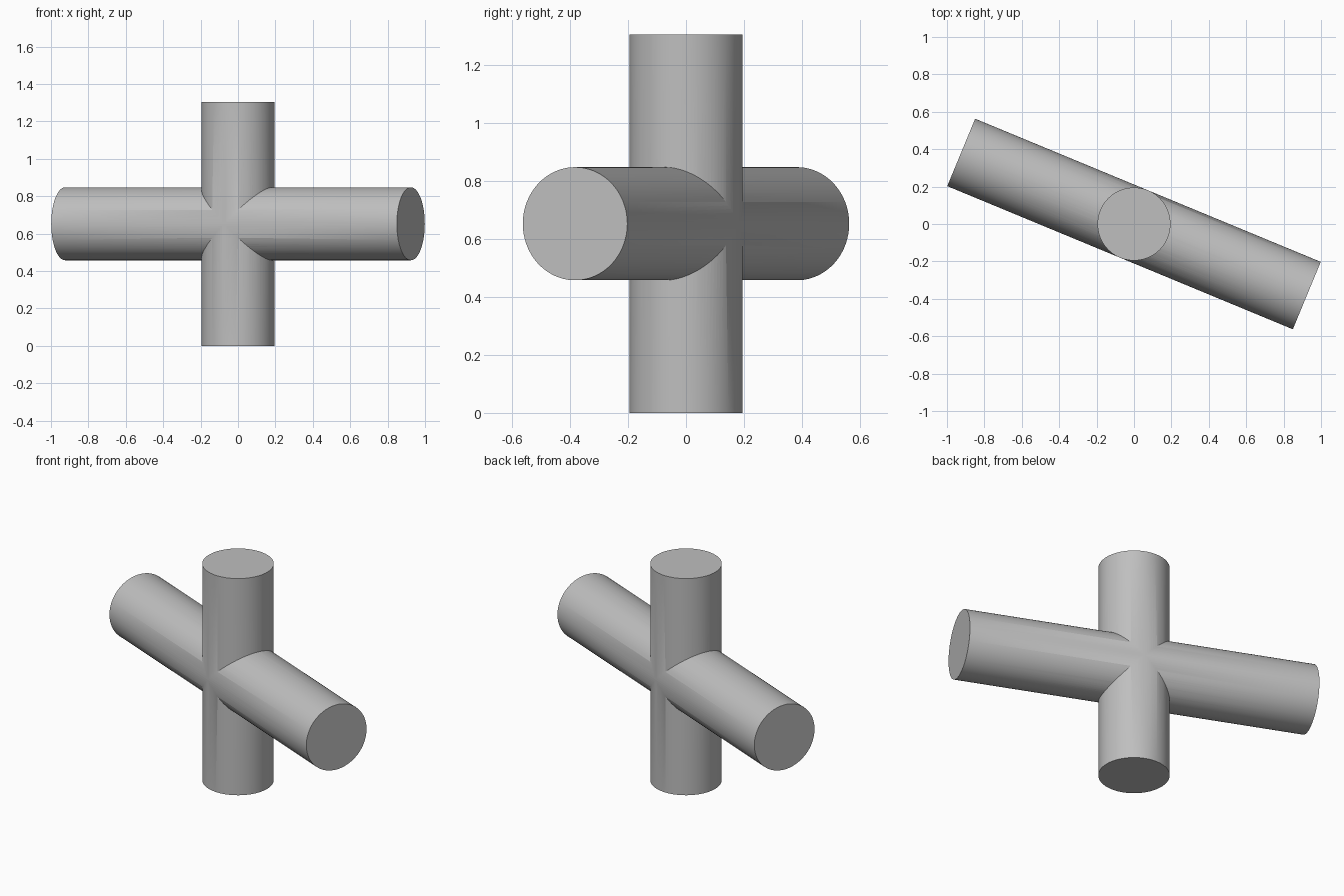
import bpy
import math

RADIUS = 0.195
HEIGHT = 1.305
LENGTH = 2.0
TURN = math.radians(-22.5)

cube = bpy.data.objects.get("Cube")
if cube:
    bpy.data.objects.remove(cube, do_unlink=True)

grey = bpy.data.materials.new("plain grey")
grey.use_nodes = True
colour = (0.52, 0.52, 0.52, 1)
grey.diffuse_color = colour
grey.node_tree.nodes["Principled BSDF"].inputs["Base Color"].default_value = colour


def make_rod(name, depth, rotation):
    bpy.ops.mesh.primitive_cylinder_add(
        vertices=96, radius=RADIUS, depth=depth,
        location=(0, 0, HEIGHT / 2), rotation=rotation)
    rod = bpy.context.object
    rod.name = name
    rod.data.materials.append(grey)
    return rod


# Crossing rods: one level and turned, one upright
crossbar = make_rod("crossbar", LENGTH, (0, math.pi / 2, TURN))
post = make_rod("crossed_pipes", HEIGHT, (0, 0, 0))

# Fuse the rods into a single solid
union = post.modifiers.new("fuse", "BOOLEAN")
union.operation = "UNION"
union.solver = "EXACT"
union.object = crossbar
bpy.ops.object.modifier_apply(modifier=union.name)
bpy.data.objects.remove(crossbar, do_unlink=True)

# Round sides, crisp end caps and seams
bpy.ops.object.shade_smooth_by_angle(angle=math.radians(30))
